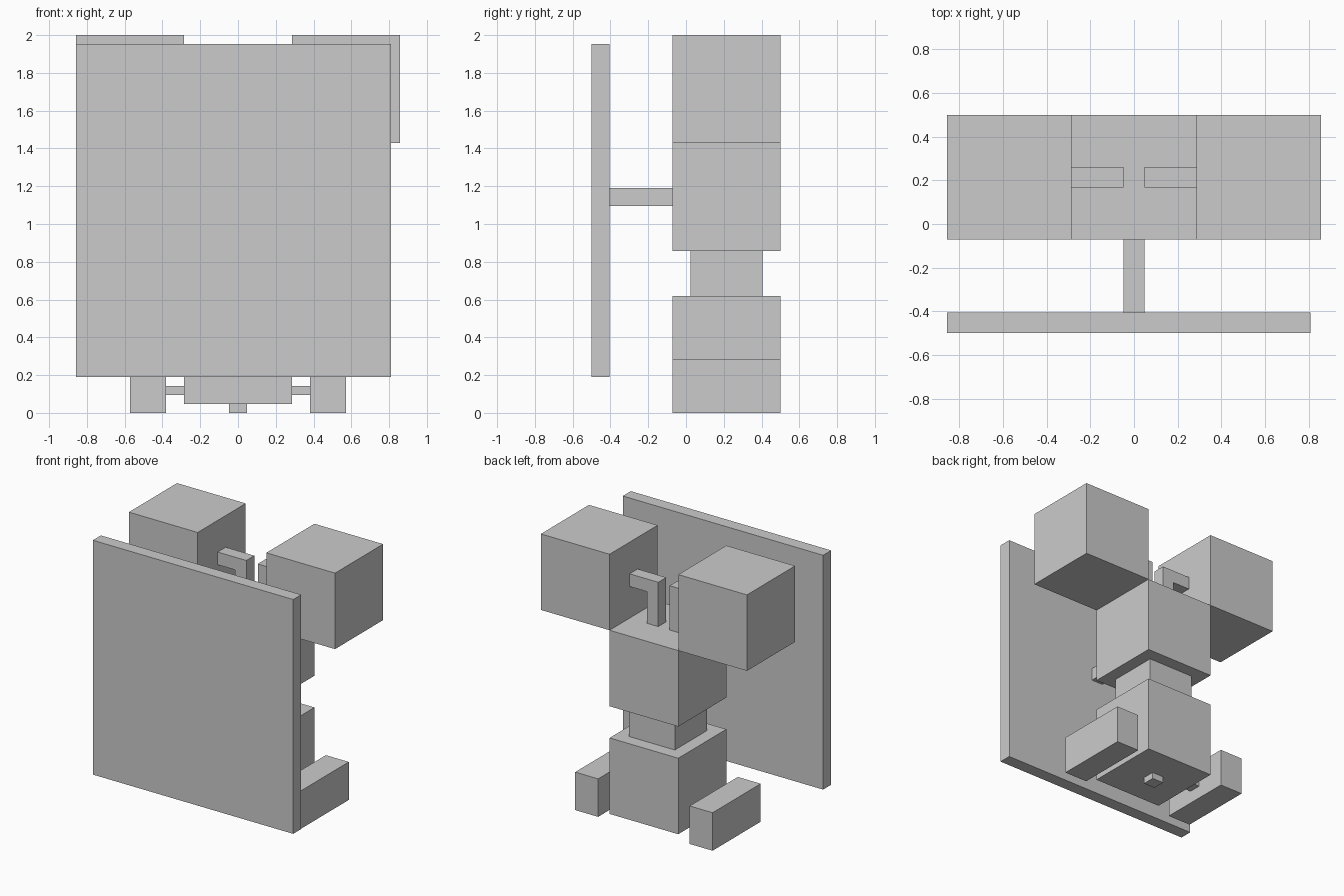
import bpy
import bmesh
from mathutils import Vector

if "Cube" in bpy.data.objects:
    bpy.data.objects.remove(bpy.data.objects["Cube"])

U = 2 / 42  # one grid step of the model


def box(name, x, y, z):
    """Box from (min, max) pairs in grid steps; y counts from the front, z from the ground."""
    lo = Vector((x[0], y[0] - 10.5, z[0])) * U
    hi = Vector((x[1], y[1] - 10.5, z[1])) * U
    centre, size = (lo + hi) / 2, hi - lo
    bm = bmesh.new()
    bmesh.ops.create_cube(bm, size=1)
    bmesh.ops.scale(bm, vec=size, verts=bm.verts)
    mesh = bpy.data.meshes.new(name)
    bm.to_mesh(mesh)
    bm.free()
    obj = bpy.data.objects.new(name, mesh)
    obj.location = centre
    bpy.context.collection.objects.link(obj)
    return obj


def pair(name, x, y, z):
    """The same box on the left and right side."""
    box(name + "_right", x, y, z)
    box(name + "_left", (-x[1], -x[0]), y, z)


# Central column
box("base_block", (-6, 6), (9, 21), (1, 13))
box("waist", (-4, 4), (11, 19), (13, 18))
box("upper_block", (-6, 6), (9, 21), (18, 30))
box("bottom_peg", (-1, 1), (14, 16), (0, 1))

# Side feet and their axles
pair("foot", (8, 12), (9, 21), (0, 6))
pair("foot_axle", (6, 8), (14, 16), (2, 3))

# Raised side blocks carried by L-shaped brackets
pair("shoulder_block", (6, 18), (9, 21), (30, 42))
pair("bracket_post", (1, 3), (14, 16), (30, 35))
pair("bracket_arm", (1, 6), (14, 16), (35, 37))

# Front panel (one step short on the right) and its rod
box("front_panel", (-18, 17), (0, 2), (4, 41))
box("panel_rod", (-1, 1), (2, 9), (23, 25))
